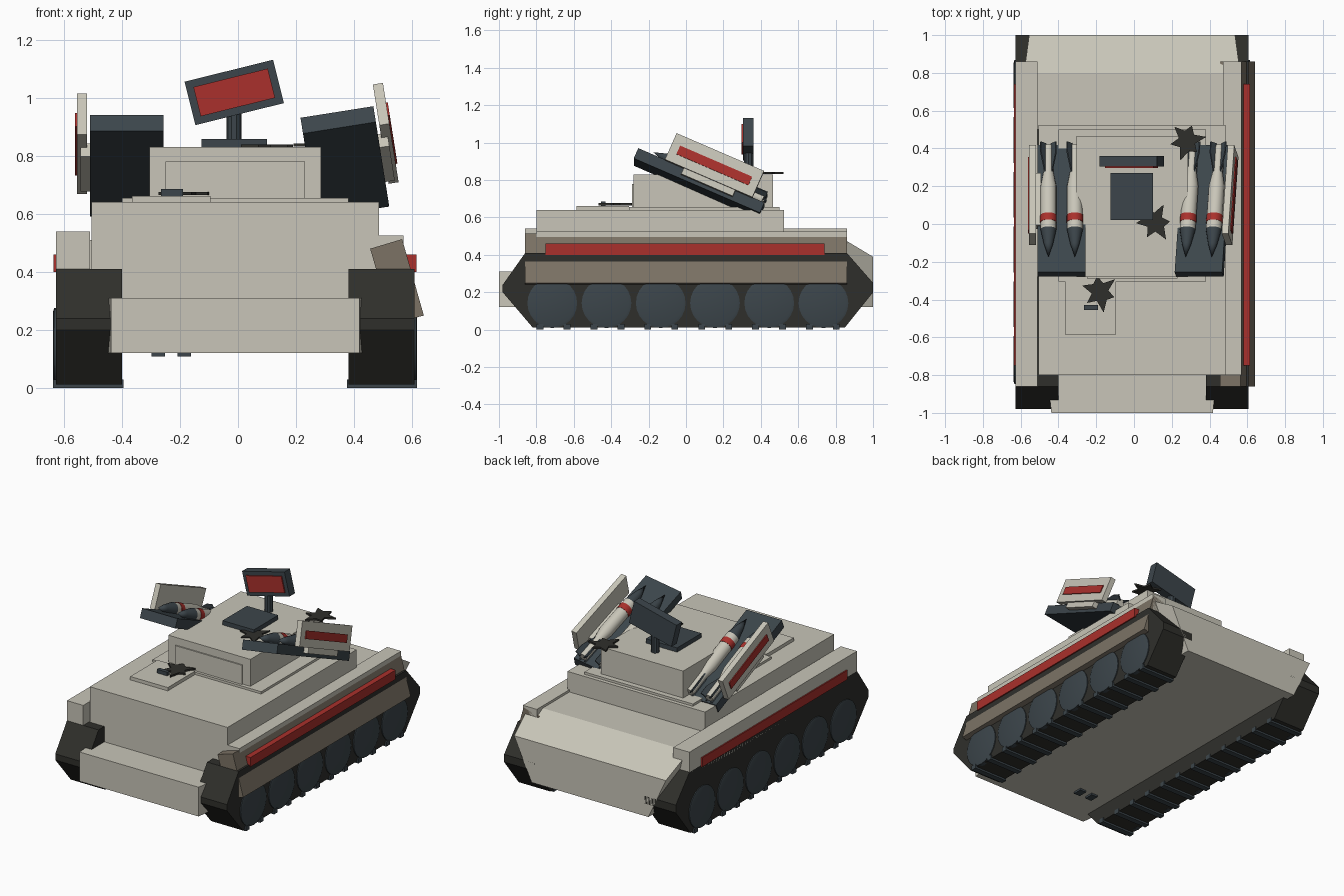
import bpy, bmesh, math
from mathutils import Matrix, Vector

if "Cube" in bpy.data.objects:
    bpy.data.objects.remove(bpy.data.objects["Cube"])


def mat(name, c):
    m = bpy.data.materials.new(name)
    m.diffuse_color = (*c, 1)
    m.use_nodes = True
    m.node_tree.nodes["Principled BSDF"].inputs["Base Color"].default_value = m.diffuse_color
    return m


CREAM = mat("cream", (0.58, 0.56, 0.48))
STEEL = mat("steel", (0.045, 0.06, 0.07))
BLACK = mat("black", (0.028, 0.028, 0.024))
TAUPE = mat("taupe", (0.2, 0.17, 0.13))
RED = mat("red", (0.4, 0.03, 0.025))


def finish(name, bm, m, xf=None, smooth=False):
    bmesh.ops.recalc_face_normals(bm, faces=bm.faces)
    if xf:
        bm.transform(xf)
    me = bpy.data.meshes.new(name)
    bm.to_mesh(me)
    bm.free()
    me.materials.append(m)
    ob = bpy.data.objects.new(name, me)
    bpy.context.collection.objects.link(ob)
    if smooth:
        bpy.context.view_layer.objects.active = ob
        ob.select_set(True)
        bpy.ops.object.shade_smooth_by_angle(angle=math.radians(35))
        ob.select_set(False)
    return ob


def prism(name, pts, axis, a, b, m, xf=None):
    """Extrude a 2D outline from a to b along the given axis."""
    put = {'x': lambda p, t: (t, p[0], p[1]),
           'y': lambda p, t: (p[0], t, p[1]),
           'z': lambda p, t: (p[0], p[1], t)}[axis]
    bm = bmesh.new()
    f = bm.faces.new([bm.verts.new(put(p, a)) for p in pts])
    ext = bmesh.ops.extrude_face_region(bm, geom=[f])
    d = Vector(put((0, 0), b - a))
    bmesh.ops.translate(bm, vec=d, verts=[v for v in ext['geom'] if isinstance(v, bmesh.types.BMVert)])
    return finish(name, bm, m, xf)


def box(name, x0, x1, y0, y1, z0, z1, m, xf=None):
    return prism(name, [(x0, y0), (x1, y0), (x1, y1), (x0, y1)], 'z', z0, z1, m, xf)


def lathe(name, prof, m, xf, n=16):
    """Revolve (radius, y) points about the local y axis."""
    bm = bmesh.new()
    vs = [bm.verts.new((r, y, 0)) for r, y in prof]
    es = [bm.edges.new(e) for e in zip(vs, vs[1:])]
    bmesh.ops.spin(bm, geom=vs + es, axis=(0, 1, 0), cent=(0, 0, 0), angle=2 * math.pi, steps=n)
    bmesh.ops.remove_doubles(bm, verts=bm.verts, dist=1e-5)
    return finish(name, bm, m, xf, True)


T = Matrix.Translation

# hull
box("hull_belly", -0.42, 0.40, -0.80, 0.70, 0.12, 0.45, CREAM)
box("hull_upper", -0.505, 0.485, -0.80, 0.525, 0.31, 0.64, CREAM)
front = box("front_plate", -0.46, 0.44, -1.0, -0.79, 0.12, 0.31, CREAM)
for v in front.data.vertices:
    if v.co.y < -0.95:
        v.co.x = -0.01 + (v.co.x + 0.01) * 0.95
rear = prism("rear_hull", [(0.5, 0.12), (0.5, 0.51), (0.8, 0.51), (1.0, 0.39), (1.0, 0.12)],
             'x', -0.555, 0.535, CREAM)
for v in rear.data.vertices:
    if v.co.z < 0.2:
        v.co.x = -0.01 + (v.co.x + 0.01) * 0.77
    elif v.co.y < 0.9:
        v.co.x = -0.01 + (v.co.x + 0.01) * 1.05
for x in (-0.275, -0.185):
    box("belly_bolt", x - 0.023, x + 0.023, -0.76, -0.70, 0.108, 0.13, STEEL)

# tracks, wheels and tread pads
outline = [(-0.98, 0.2), (-0.82, 0.012), (0.85, 0.012), (1.0, 0.2), (1.0, 0.25),
           (0.86, 0.41), (-0.86, 0.41), (-0.98, 0.24)]
for side, inner, outer in (("left", -0.40, -0.627), ("right", 0.38, 0.607)):
    s = 1 if outer > 0 else -1
    prism(side + "_track", outline, 'x', inner, outer, BLACK)
    for i in range(6):
        xf = T((outer, -0.715 + i * 0.29, 0.142)) @ Matrix.Rotation(-s * math.pi / 2, 4, 'Z')
        lathe(side + "_wheel", [(0, -0.02), (0.133, -0.02), (0.133, 0.006), (0.12, 0.01), (0, 0.01)],
              STEEL, xf, 24)
    for i in range(12):
        y = -0.78 + i * 0.144
        lo, hi = sorted((inner - s * 0.005, outer + s * 0.01))
        box(side + "_tread_pad", lo, hi, y - 0.018, y + 0.018, 0.0, 0.03, STEEL)

# left side skirt, straight
box("left_skirt", -0.627, -0.51, -0.86, 0.86, 0.37, 0.54, CREAM)
box("left_stripe", -0.635, -0.62, -0.75, 0.74, 0.40, 0.46, RED)
# right side skirt, hanging loose at an angle
box("right_fender", 0.47, 0.57, -0.80, 0.86, 0.40, 0.525, CREAM)
prism("right_skirt", [(0.455, 0.48), (0.565, 0.513), (0.64, 0.25), (0.53, 0.22)],
      'y', -0.86, 0.86, TAUPE)
box("right_stripe", 0.57, 0.615, -0.75, 0.74, 0.40, 0.46, RED)

# turret
box("turret", -0.305, 0.285, -0.28, 0.465, 0.63, 0.83, CREAM)
box("turret_front_panel", -0.25, 0.23, -0.288, -0.27, 0.64, 0.78, CREAM)
box("turret_ring", -0.40, 0.38, -0.305, 0.50, 0.63, 0.655, CREAM)

# hatch on the front deck
box("hatch", -0.365, -0.095, -0.585, -0.305, 0.63, 0.662, CREAM)
box("hatch_handle", -0.265, -0.19, -0.455, -0.43, 0.66, 0.686, STEEL)

# radar with base plate, mast and tilted screen
box("radar_base", -0.125, 0.10, 0.02, 0.27, 0.82, 0.858, STEEL)
lathe("radar_mast", [(0, -0.1), (0.026, -0.1), (0.026, 0.1), (0, 0.1)], STEEL,
      T((-0.014, 0.335, 0.92)) @ Matrix.Rotation(math.pi / 2, 4, 'X'), 10)
R = T((-0.013, 0.33, 1.018)) @ Matrix.Rotation(math.radians(-14), 4, 'Y')
box("radar_screen", -0.157, 0.157, -0.026, 0.03, -0.077, 0.077, STEEL, R)
box("radar_face", -0.132, 0.132, -0.034, -0.02, -0.052, 0.052, RED, R)

# ragged scorch stars
for x, y, z, a in ((0.28, 0.44, 0.832, 0.2), (0.11, 0.01, 0.828, 1.1), (-0.18, -0.36, 0.665, 0.7)):
    radii = (0.105, 0.05, 0.085, 0.055, 0.1, 0.045, 0.09, 0.05, 0.11, 0.055, 0.08, 0.045)
    pts = [(x + r * math.cos(a + i * math.pi / 6), y + r * math.sin(a + i * math.pi / 6))
           for i, r in enumerate(radii)]
    prism("scorch_star", pts, 'z', z, z + 0.011, BLACK)

# missile pods: tray, outer shield, two missiles each
for side, s, cx, cz, roll in (("left", -1, -0.383, 0.766, 0), ("right", 1, 0.368, 0.778, -9)):
    P = (T((cx, 0.07, cz)) @ Matrix.Rotation(math.radians(roll), 4, 'Y')
         @ Matrix.Rotation(math.radians(-23.6), 4, 'X'))
    box(side + "_pod_tray", -0.127, 0.127, -0.368, 0.368, -0.03, 0.03, STEEL, P)
    lo, hi = sorted((s * 0.137, s * 0.172))
    box(side + "_pod_shield", lo, hi, -0.21, 0.30, 0.025, 0.18, CREAM, P)
    lo, hi = sorted((s * 0.16, s * 0.178))
    box(side + "_pod_stripe", lo, hi, -0.165, 0.255, 0.075, 0.125, RED, P)
    lo, hi = sorted((s * 0.11, s * 0.16))
    box(side + "_pod_bracket", lo, hi, -0.10, 0.20, -0.01, 0.04, CREAM, P)
    for mx in (-0.07, 0.07):
        M = P @ T((mx, 0, 0.05))
        lathe(side + "_missile_nose", [(0, -0.29), (0.024, -0.215), (0.042, -0.13), (0, -0.13)], STEEL, M)
        lathe(side + "_missile_body", [(0, -0.13), (0.042, -0.13), (0.042, 0.12), (0.027, 0.2),
                                       (0.027, 0.35), (0, 0.35)], CREAM, M)
        lathe(side + "_missile_band", [(0.04, -0.09), (0.044, -0.09), (0.044, -0.05), (0.04, -0.05)], RED, M)
        for k in range(4):
            prism(side + "_missile_fin", [(0.02, 0.17), (0.058, 0.30), (0.058, 0.36), (0.02, 0.36)], 'z',
                  -0.004, 0.004, STEEL, M @ Matrix.Rotation(k * math.pi / 2 + math.pi / 4, 4, 'Y'))
